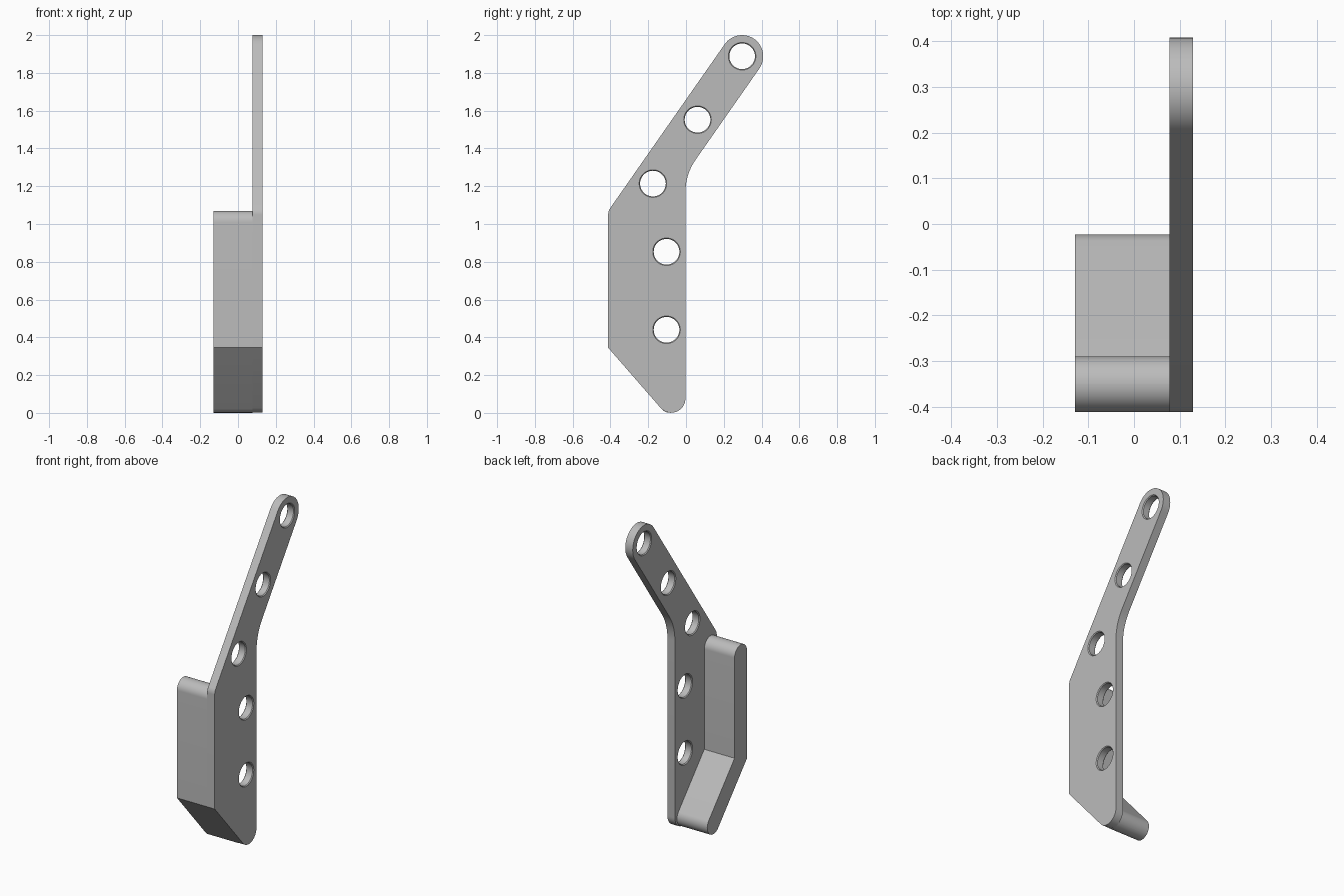
import bpy, bmesh, math
from mathutils import Vector

cube = bpy.data.objects.get("Cube")
if cube:
    bpy.data.objects.remove(cube, do_unlink=True)

grey = bpy.data.materials.new("metal grey")
grey.use_nodes = True
COLOUR = (0.5, 0.5, 0.5, 1)
grey.diffuse_color = COLOUR
grey.node_tree.nodes["Principled BSDF"].inputs["Base Color"].default_value = COLOUR


def rounded(corners, steps=14):
    """Outline in (y, z) from (point, fillet radius) corners."""
    out = []
    for i, (p, r) in enumerate(corners):
        if r == 0:
            out.append(p)
            continue
        a = (corners[i - 1][0] - p).normalized()
        b = (corners[(i + 1) % len(corners)][0] - p).normalized()
        half = a.angle(b) / 2
        centre = p + (a + b).normalized() * (r / math.sin(half))
        start = p + a * (r / math.tan(half)) - centre
        end = p + b * (r / math.tan(half)) - centre
        sweep = math.pi - 2 * half
        for k in range(steps + 1):
            t = k / steps
            out.append(centre + (start * math.sin((1 - t) * sweep)
                                 + end * math.sin(t * sweep)) / math.sin(sweep))
    return out


def finish(bm, name):
    bmesh.ops.recalc_face_normals(bm, faces=bm.faces)
    mesh = bpy.data.meshes.new(name)
    bm.to_mesh(mesh)
    bm.free()
    mesh.materials.append(grey)
    obj = bpy.data.objects.new(name, mesh)
    bpy.context.collection.objects.link(obj)
    return obj


def extrude(name, outline, x0, x1):
    bm = bmesh.new()
    face = bm.faces.new([bm.verts.new((x0, p.x, p.y)) for p in outline])
    geom = bmesh.ops.extrude_face_region(bm, geom=[face])["geom"]
    verts = [g for g in geom if isinstance(g, bmesh.types.BMVert)]
    bmesh.ops.translate(bm, verts=verts, vec=(x1 - x0, 0, 0))
    return finish(bm, name)


def smooth(obj):
    bpy.ops.object.select_all(action="DESELECT")
    obj.select_set(True)
    bpy.context.view_layer.objects.active = obj
    bpy.ops.object.shade_smooth_by_angle(angle=math.radians(25))


# Main directions of the bracket
X_OUT, X_IN, X_END = 0.129, 0.078, -0.129
FRONT, BACK = -0.412, -0.003
tip = Vector((0.297, 1.888))
arm = Vector((0.573, 0.82)).normalized()
side = Vector((arm.y, -arm.x))
TIP_R = 0.112
knee = Vector((FRONT, 0.345))
slope = Vector((0.657, -0.754)).normalized()
inward = Vector((-slope.y, slope.x))


def at_y(p, d, y):
    return p + d * ((y - p.x) / d.x)


# Side plate with a leaning arm
upper, lower = tip - side * TIP_R, tip + side * TIP_R
EPS = 0.9999
plate = extrude("side_plate", rounded([
    (at_y(upper, arm, FRONT), 0.06),
    (knee, 0),
    (at_y(knee, slope, BACK), 0.075),
    (at_y(lower, arm, BACK), 0.3),
    (lower + arm * TIP_R, TIP_R * EPS),
    (upper + arm * TIP_R, TIP_R * EPS),
]), X_IN, X_OUT)

# Chamfered drill shapes for the five holes
HOLE_R, CHAMFER, SEG = 0.068, 0.005, 48
stations = [(X_IN - 0.02, CHAMFER + 0.02), (X_IN + CHAMFER, 0),
            (X_OUT - CHAMFER, 0), (X_OUT + 0.02, CHAMFER + 0.02)]
holes = [tip, Vector((0.061, 1.552)), Vector((-0.175, 1.214)),
         Vector((-0.103, 0.853)), Vector((-0.103, 0.44))]
bm = bmesh.new()
for c in holes:
    rings = []
    for x, grow in stations:
        rings.append([bm.verts.new((x, c.x + (HOLE_R + grow) * math.cos(a),
                                    c.y + (HOLE_R + grow) * math.sin(a)))
                      for a in (math.tau * k / SEG for k in range(SEG))])
    for lo, hi in zip(rings, rings[1:]):
        for k in range(SEG):
            n = (k + 1) % SEG
            bm.faces.new((lo[k], lo[n], hi[n], hi[k]))
    bm.faces.new(rings[0])
    bm.faces.new(rings[-1])
drill = finish(bm, "hole_cutter")
drill.hide_render = True

cut = plate.modifiers.new("holes", "BOOLEAN")
cut.operation, cut.solver, cut.object = "DIFFERENCE", "EXACT", drill
bpy.context.view_layer.update()
evaluated = plate.evaluated_get(bpy.context.evaluated_depsgraph_get())
drilled = bpy.data.meshes.new_from_object(evaluated)
plate.modifiers.clear()
plate.data = drilled
bpy.data.objects.remove(drill, do_unlink=True)

# Bent flange with fully rounded ends
THICK, LENGTH, TOP = 0.122, 0.49, 1.07
END_R = THICK / 2 * EPS
flange = extrude("bent_flange", rounded([
    (Vector((FRONT, TOP)), END_R),
    (knee, 0),
    (knee + slope * LENGTH, END_R),
    (knee + slope * LENGTH + inward * THICK, END_R),
    (at_y(knee + inward * THICK, slope, FRONT + THICK), 0),
    (Vector((FRONT + THICK, TOP)), END_R),
]), X_END, X_IN)

for obj in (plate, flange):
    smooth(obj)
